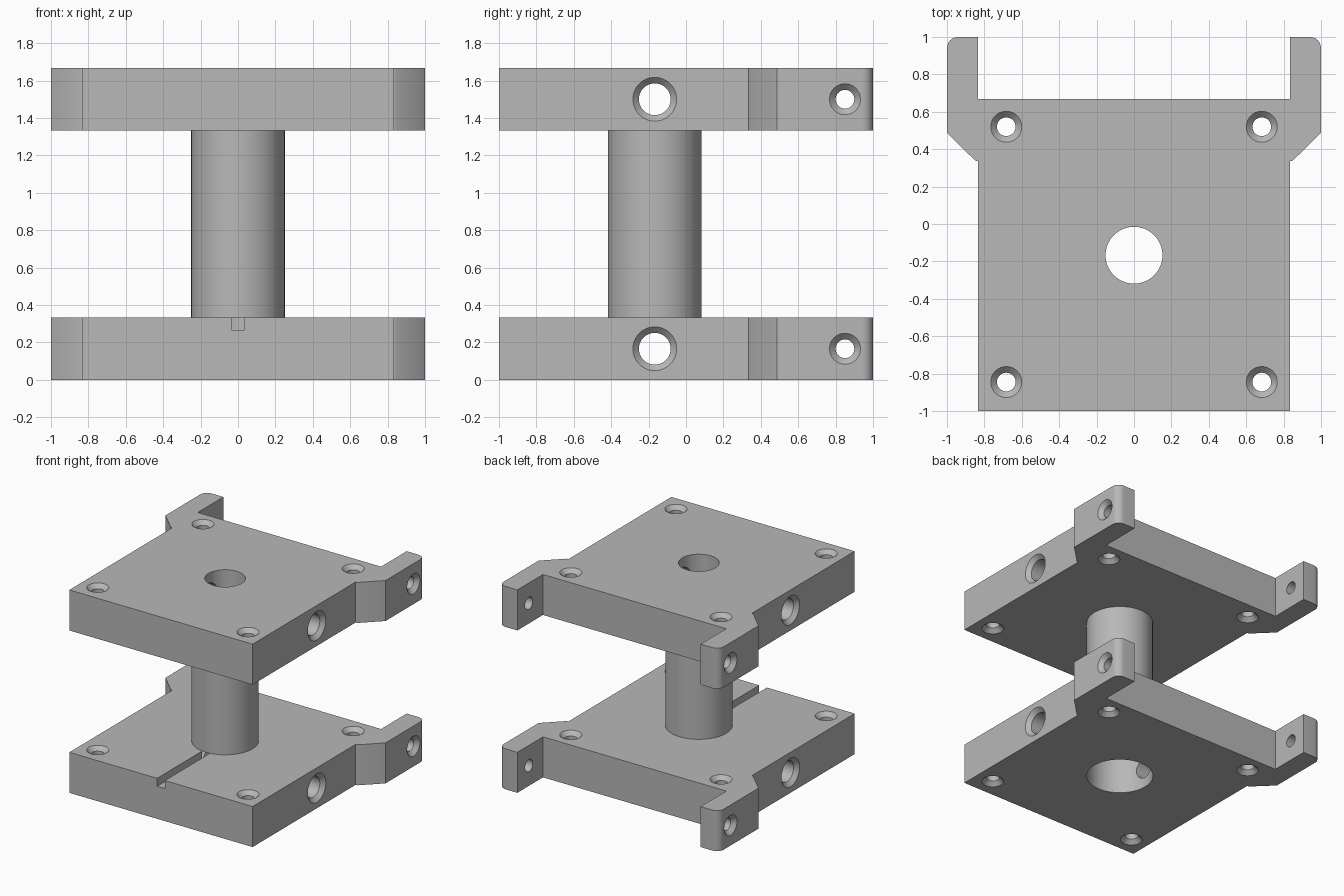
import bpy, bmesh, math
from mathutils import Matrix

if "Cube" in bpy.data.objects:
    bpy.data.objects.remove(bpy.data.objects["Cube"])

metal = bpy.data.materials.new("grey metal")
metal.diffuse_color = (0.48, 0.48, 0.48, 1)
metal.use_nodes = True
metal.node_tree.nodes["Principled BSDF"].inputs["Base Color"].default_value = metal.diffuse_color

T = 0.333          # plate thickness
HY = -0.167        # y of the centre bore


def make_object(name, bm):
    bmesh.ops.recalc_face_normals(bm, faces=bm.faces)
    mesh = bpy.data.meshes.new(name)
    bm.to_mesh(mesh)
    bm.free()
    mesh.materials.append(metal)
    ob = bpy.data.objects.new(name, mesh)
    bpy.context.collection.objects.link(ob)
    return ob


def lathe(name, profile, loc, axis="Z", n=48):
    """Closed turned solid from (height, radius) pairs."""
    bm = bmesh.new()
    rings = [[bm.verts.new((r * math.cos(2 * math.pi * i / n),
                            r * math.sin(2 * math.pi * i / n), h))
              for i in range(n)] for h, r in profile]
    for a, b in zip(rings, rings[1:]):
        for i in range(n):
            j = (i + 1) % n
            bm.faces.new((a[i], a[j], b[j], b[i]))
    bm.faces.new(rings[0])
    bm.faces.new(rings[-1])
    if axis == "X":
        bm.transform(Matrix.Rotation(math.pi / 2, 4, "Y"))
    bm.transform(Matrix.Translation(loc))
    return make_object(name, bm)


def box(name, x0, x1, y0, y1, z0, z1):
    bm = bmesh.new()
    bmesh.ops.create_cube(bm, size=1)
    bm.transform(Matrix.Translation(((x0 + x1) / 2, (y0 + y1) / 2, (z0 + z1) / 2))
                 @ Matrix.Diagonal((x1 - x0, y1 - y0, z1 - z0, 1)))
    return make_object(name, bm)


def countersunk(half, r, R):
    """Drill profile with a 45 degree countersink at both ends."""
    e, d = 0.02, R - r
    return [(-half - e, R + e), (-half + d, r), (half - d, r), (half + e, R + e)]


def cut(ob, cutter):
    mod = ob.modifiers.new("cut", "BOOLEAN")
    mod.operation = "DIFFERENCE"
    mod.solver = "EXACT"
    mod.object = cutter
    bpy.context.view_layer.objects.active = ob
    bpy.ops.object.modifier_apply(modifier=mod.name)
    bpy.data.objects.remove(cutter)


def smooth(ob):
    bpy.ops.object.select_all(action="DESELECT")
    ob.select_set(True)
    bpy.context.view_layer.objects.active = ob
    bpy.ops.object.shade_smooth_by_angle(angle=math.radians(30))


def plate(name, z, bore):
    # outline of the right half: body, angled shoulder, ear with rounded corner
    half = [(0.833, -1), (0.833, 0.335), (0.85, 0.34), (1, 0.487)]
    for i in range(7):
        a = math.radians(15 * i)
        half.append((0.94 + 0.06 * math.cos(a), 0.94 + 0.06 * math.sin(a)))
    half += [(0.833, 1), (0.833, 0.667)]
    outline = half + [(-x, y) for x, y in reversed(half)]
    bm = bmesh.new()
    face = bm.faces.new([bm.verts.new((x, y, z)) for x, y in outline])
    ext = bmesh.ops.extrude_face_region(bm, geom=[face])
    bmesh.ops.translate(bm, vec=(0, 0, T),
                        verts=[v for v in ext["geom"] if isinstance(v, bmesh.types.BMVert)])
    ob = make_object(name, bm)
    mid = z + T / 2
    # corner screw holes
    for x in (-0.683, 0.683):
        for y in (-0.845, 0.52):
            cut(ob, lathe("drill", countersunk(T / 2, 0.05, 0.083), (x, y, mid), n=32))
    # centre bore
    cut(ob, lathe("drill", [(-0.3, bore), (0.3, bore)], (0, HY, mid), n=64))
    # side cross hole and ear holes
    cut(ob, lathe("drill", countersunk(0.833, 0.085, 0.117), (0, HY, mid), "X"))
    cut(ob, lathe("drill", countersunk(1.0, 0.05, 0.083), (0, 0.85, mid), "X", 32))
    return ob


# lower plate with key slot running from the front edge to the bore
lower = plate("lower_plate", 0, 0.25)
cut(lower, box("slot", -0.035, 0.035, -1.1, HY, 0.267, 0.4))
smooth(lower)

# upper plate
upper = plate("upper_plate", 4 * T + 0.002, 0.152)
smooth(upper)

# hollow column between the plates
column = lathe("column", [(T, 0.25), (4 * T + 0.002, 0.25)], (0, HY, 0), n=64)
cut(column, lathe("drill", [(0.2, 0.152), (1.5, 0.152)], (0, HY, 0), n=64))
smooth(column)
